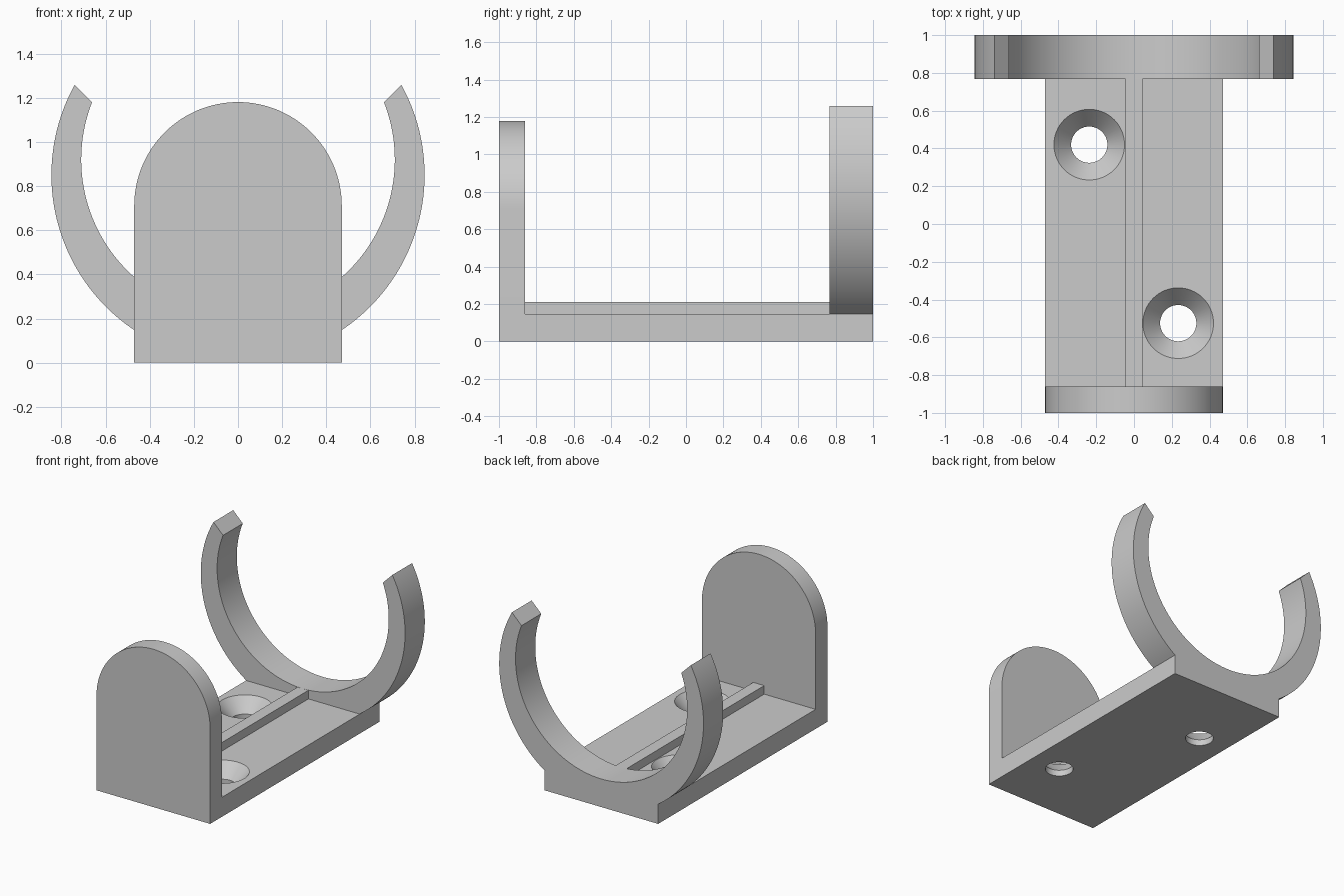
import bpy, bmesh, math

if "Cube" in bpy.data.objects:
    bpy.data.objects.remove(bpy.data.objects["Cube"])

grey = bpy.data.materials.new("light grey")
grey.diffuse_color = (0.6, 0.6, 0.6, 1)
grey.use_nodes = True
grey.node_tree.nodes["Principled BSDF"].inputs["Base Color"].default_value = grey.diffuse_color


def finish(name, bm):
    bmesh.ops.recalc_face_normals(bm, faces=bm.faces)
    me = bpy.data.meshes.new(name)
    bm.to_mesh(me)
    bm.free()
    me.materials.append(grey)
    ob = bpy.data.objects.new(name, me)
    bpy.context.collection.objects.link(ob)
    return ob


def prism(name, outline, y0, y1):
    """Extrude an (x, z) outline from y0 to y1."""
    bm = bmesh.new()
    face = bm.faces.new([bm.verts.new((x, y0, z)) for x, z in outline])
    ext = bmesh.ops.extrude_face_region(bm, geom=[face])
    for v in ext["geom"]:
        if isinstance(v, bmesh.types.BMVert):
            v.co.y = y1
    return finish(name, bm)


def arc(r, zc, a0, a1, n):
    return [(r * math.cos(a0 + (a1 - a0) * i / n),
             zc + r * math.sin(a0 + (a1 - a0) * i / n)) for i in range(n + 1)]


def lathe(name, profile, cx, cy, n=64):
    """Closed solid of revolution from (radius, z) rings."""
    bm = bmesh.new()
    rings = [[bm.verts.new((cx + r * math.cos(2 * math.pi * i / n),
                            cy + r * math.sin(2 * math.pi * i / n), z))
              for i in range(n)] for r, z in profile]
    for a, b in zip(rings, rings[1:]):
        for i in range(n):
            j = (i + 1) % n
            bm.faces.new((a[i], a[j], b[j], b[i]))
    bm.faces.new(rings[0])
    bm.faces.new(rings[-1])
    return finish(name, bm)


W, T = 0.47, 0.146          # half width and thickness of the base

# Base plate
body = prism("bracket", [(-W, 0), (W, 0), (W, T), (-W, T)], -1, 1)

# Round-topped end plate
end_plate = prism("end_plate", [(-W, 0), (W, 0)] + arc(W, 0.71, 0, math.pi, 64), -1, -0.86)

# Open clip: outer and inner arcs have slightly different centres
RO, ZO, RI, ZI = 0.845, 0.85, 0.71, 0.92
tip_o, tip_i = math.atan2(0.41, 0.743), math.atan2(0.26, 0.661)
foot = math.asin((T - ZO) / RO)
outline = arc(RO, ZO, tip_o, foot, 48)
outline += [(0.45, 0.05), (-0.45, 0.05)]
outline += arc(RO, ZO, -math.pi - foot, -math.pi - tip_o, 48)
outline += arc(RI, ZI, -math.pi - tip_i, tip_i, 128)
clip = prism("clip", outline, 0.767, 1)

# Raised centre rib
rib = prism("rib", [(-0.045, 0.1), (0.045, 0.1), (0.045, 0.21), (-0.045, 0.21)], -0.9, 0.8)

# Countersunk screw holes
hole_profile = [(0.096, -0.05), (0.096, 0.045), (0.187, T), (0.187, T + 0.03)]
holes = [lathe("screw_hole_cutter", hole_profile, x, y)
         for x, y in ((-0.237, 0.42), (0.234, -0.525))]

# Join the parts, then drill
tools = [(o, "UNION") for o in (end_plate, clip, rib)] + [(o, "DIFFERENCE") for o in holes]
bpy.context.view_layer.objects.active = body
for tool, op in tools:
    tool.hide_render = True
    mod = body.modifiers.new(tool.name, "BOOLEAN")
    mod.object, mod.operation, mod.solver = tool, op, "EXACT"
    bpy.ops.object.modifier_apply(modifier=mod.name)
for tool, _ in tools:
    bpy.data.objects.remove(tool, do_unlink=True)

body.select_set(True)
bpy.ops.object.shade_smooth_by_angle(angle=math.radians(25))
